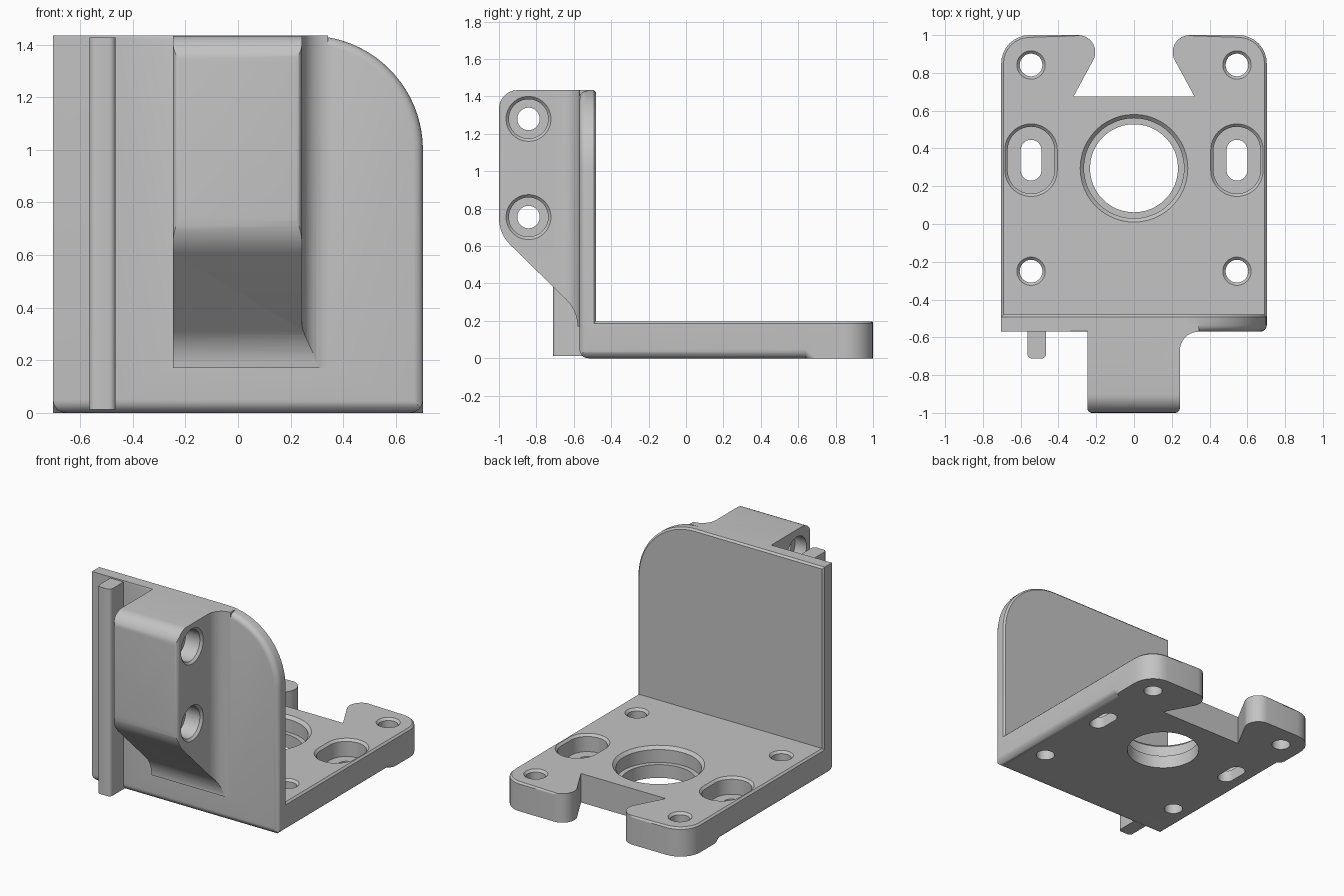
import bpy
import bmesh
from math import pi, sin, cos, radians
from mathutils import Vector

if "Cube" in bpy.data.objects:
    bpy.data.objects.remove(bpy.data.objects["Cube"])

grey = bpy.data.materials.new("plain_grey")
grey.use_nodes = True
COLOUR = (0.55, 0.55, 0.55, 1)
grey.diffuse_color = COLOUR
grey.node_tree.nodes["Principled BSDF"].inputs["Base Color"].default_value = COLOUR

# Where each (u, v, depth) triple lands for an extrusion along that axis
PLACE = {"z": lambda u, v, d: Vector((u, v, d)),
         "y": lambda u, v, d: Vector((u, d, v)),
         "x": lambda u, v, d: Vector((d, u, v))}


def arc(cu, cv, r, start, end, n=8):
    """Points on an arc, angles in degrees."""
    angles = [radians(start + (end - start) * i / n) for i in range(n + 1)]
    return [(cu + r * cos(a), cv + r * sin(a)) for a in angles]


def stack(name, axis, layers, bevels=()):
    """Solid through equal-length outlines; bevels are (rule, width, segments)."""
    bm = bmesh.new()
    rings = [[bm.verts.new(PLACE[axis](u, v, d)) for u, v in pts] for d, pts in layers]
    bm.faces.new(rings[0])
    bm.faces.new(rings[-1])
    n = len(rings[0])
    for lower, upper in zip(rings, rings[1:]):
        for i in range(n):
            j = (i + 1) % n
            bm.faces.new((lower[i], lower[j], upper[j], upper[i]))
    bmesh.ops.recalc_face_normals(bm, faces=bm.faces)
    for rule, width, segments in bevels:
        edges = [e for e in bm.edges if rule(e.verts[0].co, e.verts[1].co)]
        bmesh.ops.bevel(bm, geom=edges, offset=width, segments=segments,
                        profile=0.5, affect='EDGES')
    mesh = bpy.data.meshes.new(name)
    bm.to_mesh(mesh)
    bm.free()
    mesh.materials.append(grey)
    obj = bpy.data.objects.new(name, mesh)
    bpy.context.collection.objects.link(obj)
    return obj


def prism(name, axis, pts, start, end, bevels=()):
    return stack(name, axis, [(start, pts), (end, pts)], bevels)


def bore(axis, u, v, half, steps):
    """Stepped round or slotted cutter; steps are (depth, radius)."""
    return stack("hole_cutter", axis,
                 [(d, arc(u, v + half, r, 0, 180, 24) + arc(u, v - half - 1e-4, r, 180, 360, 24))
                  for d, r in steps])


def combine(target, tool, operation):
    mod = target.modifiers.new("combine", 'BOOLEAN')
    mod.operation = operation
    mod.solver = 'EXACT'
    mod.object = tool
    bpy.context.view_layer.objects.active = target
    bpy.ops.object.modifier_apply(modifier=mod.name)
    bpy.data.objects.remove(tool)


W, FRONT, BACK, TOP, THICK = 0.703, -0.57, -0.48, 1.434, 0.198

# Base plate with rounded back corners and a dovetail notch
half = ([(W, -0.53)] + arc(W - 0.15, 0.85, 0.15, 0, 90)
        + arc(0.295, 0.91, 0.09, 90, 212, 10) + [(0.32, 0.675)])
outline = half + [(-x, y) for x, y in reversed(half)]


def plate_rim(a, b):
    return min(a.z, b.z) > THICK - 0.001 and abs(a.x + b.x) / 2 > 0.33


bracket = prism("bracket", "z", outline, 0, THICK, [(plate_rim, 0.012, 1)])

# Upright wall with one large rounded corner
wall_outline = [(-W, 0), (W, 0)] + arc(W - 0.434, TOP - 0.434, 0.434, 0, 90, 20) + [(-W, TOP)]


def wall_back_rim(a, b):
    return min(a.y, b.y) > BACK - 0.001 and a.z + b.z > 0.01


def wall_front_rim(a, b):
    return max(a.y, b.y) < FRONT + 0.001 and a.x + b.x > 0.54 and a.z + b.z > 0.01


wall = prism("wall", "y", wall_outline, FRONT, BACK,
             [(wall_back_rim, 0.012, 1), (wall_front_rim, 0.035, 4)])
combine(bracket, wall, 'UNION')

# Rounded lower edges on both sides and the front
R = 0.05


def edge_cutter(side, u):
    curve = arc(u - side * R, R, R, -90, 0) if side > 0 else arc(u + R, R, R, 270, 180)
    return [(u + side * 0.03, R), (u + side * 0.03, -0.03), (u - side * R, -0.03)] + curve


for side in (1, -1):
    pts = edge_cutter(side, side * W)
    far = [(u, v - 0.06) for u, v in pts]
    cutter = stack("edge_cutter", "y", [(-0.7, pts), (0.64, pts), (0.71, far)])
    combine(bracket, cutter, 'DIFFERENCE')
combine(bracket, prism("edge_cutter", "x", edge_cutter(-1, FRONT), -1, 1), 'DIFFERENCE')

# Clamp boss: plan outline with a flared side, trimmed by its side profile
plan = ([(-0.247, -0.53)] + arc(-0.222, -0.975, 0.025, 180, 270, 5)
        + arc(0.218, -0.975, 0.025, 270, 360, 5)
        + arc(0.343, -0.67, 0.1, 180, 90, 10) + [(0.343, -0.53)])
profile = ([(-0.53, TOP)] + arc(-0.9, TOP - 0.1, 0.1, 90, 180)
           + arc(-0.8, 0.75, 0.2, 180, 225)
           + arc(-0.78, 0.17, 0.2, 45, 0) + [(-0.53, 0.17)])
boss = prism("boss", "z", plan, 0.1, TOP + 0.1)
combine(boss, prism("boss_profile", "x", profile, -0.5, 0.5), 'INTERSECT')
combine(bracket, boss, 'UNION')

# Guide rib
rib = ([(-0.565, -0.53)] + arc(-0.54, -0.687, 0.025, 180, 270, 5)
       + arc(-0.49, -0.687, 0.025, 270, 360, 5) + [(-0.465, -0.53)])
combine(bracket, prism("guide_rib", "z", rib, 0.012, TOP - 0.008), 'UNION')

# Bolt holes, recessed slots and the large centre bore
cutters = [bore("z", 0, 0.295, 0,
                [(-0.1, 0.233), (0.09, 0.233), (0.09, 0.265), (0.178, 0.265), (0.228, 0.315)])]
for x in (-0.545, 0.545):
    for y in (-0.25, 0.842):
        cutters.append(bore("z", x, y, 0,
                            [(-0.1, 0.06), (0.183, 0.06), (0.233, 0.11)]))
    cutters.append(bore("z", x, 0.338, 0.053,
                        [(-0.1, 0.055), (0.08, 0.055), (0.08, 0.124), (0.183, 0.124), (0.233, 0.174)]))

# Cross holes through the boss, counterbored at both ends
for z in (0.755, 1.28):
    cutters.append(bore("x", -0.842, z, 0,
                        [(-0.3, 0.105), (-0.16, 0.105), (-0.16, 0.06), (0.12, 0.06),
                         (0.12, 0.105), (0.228, 0.105), (0.278, 0.155)]))
for cutter in cutters:
    combine(bracket, cutter, 'DIFFERENCE')

bpy.ops.object.select_all(action='DESELECT')
bracket.select_set(True)
bpy.context.view_layer.objects.active = bracket
bpy.ops.object.shade_smooth_by_angle(angle=radians(30))
